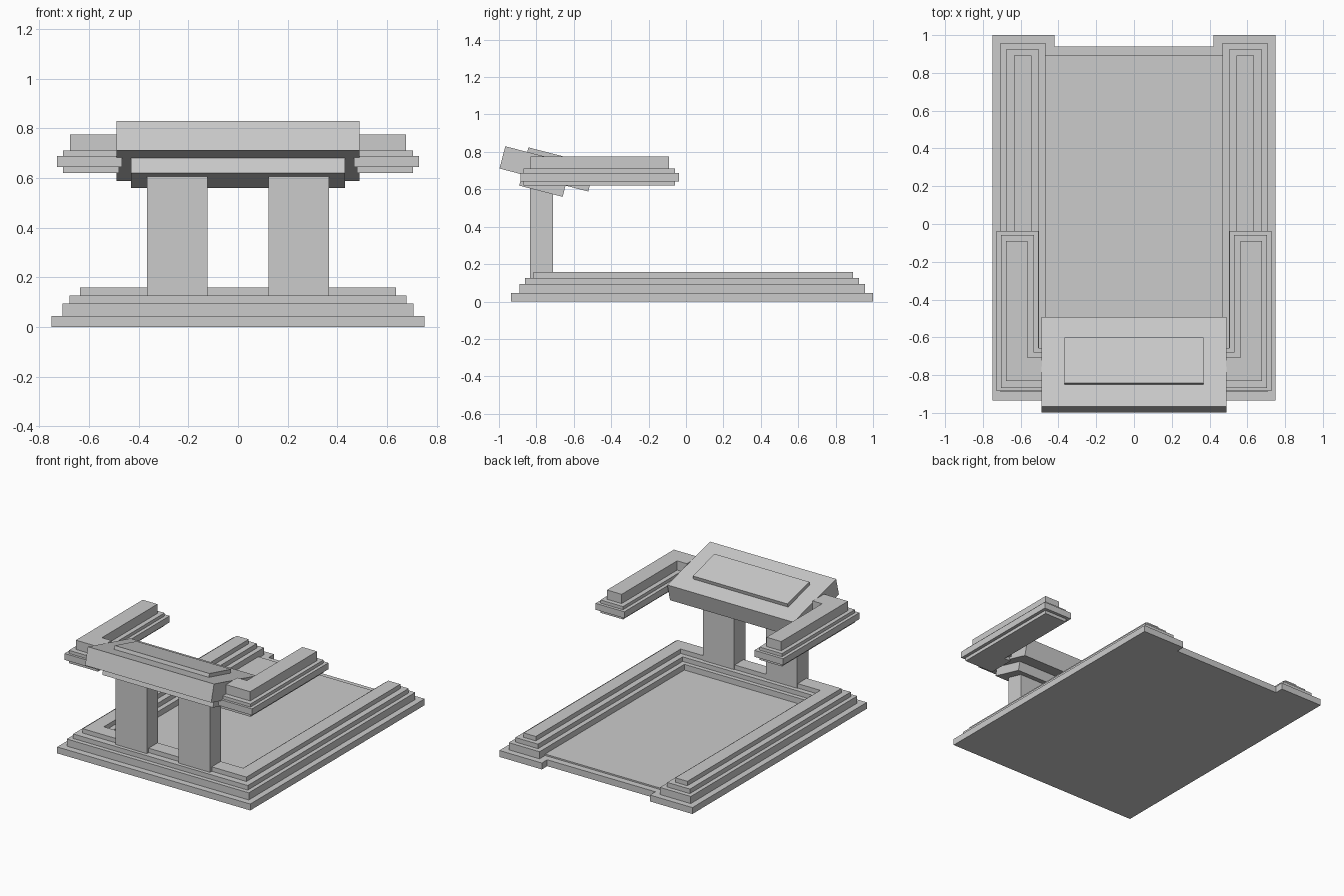
import bpy
import bmesh
import math
from mathutils import Matrix

if "Cube" in bpy.data.objects:
    bpy.data.objects.remove(bpy.data.objects["Cube"])

stone = bpy.data.materials.new("light_grey_stone")
stone.diffuse_color = (0.6, 0.6, 0.6, 1)
stone.use_nodes = True
stone.node_tree.nodes["Principled BSDF"].inputs["Base Color"].default_value = stone.diffuse_color


def finish(name, bm):
    bmesh.ops.recalc_face_normals(bm, faces=bm.faces)
    mesh = bpy.data.meshes.new(name)
    bm.to_mesh(mesh)
    bm.free()
    mesh.materials.append(stone)
    obj = bpy.data.objects.new(name, mesh)
    bpy.context.collection.objects.link(obj)
    return obj


def prism(name, outline, z0, z1):
    """Extrude a flat outline upward from z0 to z1."""
    bm = bmesh.new()
    face = bm.faces.new([bm.verts.new((x, y, z0)) for x, y in outline])
    new = bmesh.ops.extrude_face_region(bm, geom=[face])["geom"]
    for v in new:
        if isinstance(v, bmesh.types.BMVert):
            v.co.z = z1
    return finish(name, bm)


def box(name, x0, x1, y0, y1, z0, z1):
    return prism(name, [(x0, y0), (x1, y0), (x1, y1), (x0, y1)], z0, z1)


def tilted_box(name, half_width, front_y, front_z, length, height):
    """Box whose lower front edge is given, sloping down to the back."""
    obj = box(name, -half_width, half_width, 0, length, 0, height)
    obj.data.transform(Matrix.Translation((0, front_y, front_z))
                       @ Matrix.Rotation(math.radians(-14.5), 4, 'X'))
    return obj


# Base slab, notched at the back
prism("base_slab", [(-.75, -.935), (.75, -.935), (.75, 1), (.42, 1),
                    (.42, .94), (-.42, .94), (-.42, 1), (-.75, 1)], 0, .045)
box("floor_plate", -.468, .468, -.66, .895, .045, .055)

# U-shaped stepped rim: outer x, inner x, front y, inner front y, back y, z0, z1
rim = [(.707, .468, -.89, -.65, .957, .045, .095),
       (.678, .502, -.86, -.68, .925, .095, .127),
       (.636, .542, -.815, -.715, .893, .127, .158)]
for i, (xo, xi, yf, yi, yb, z0, z1) in enumerate(rim):
    prism(f"rim_step_{i + 1}", [(-xo, yf), (xo, yf), (xo, yb), (xi, yb),
                                (xi, yi), (-xi, yi), (-xi, yb), (-xo, yb)], z0, z1)

# Raised L-shaped armrests: end x, inner x, outer x, front y, inner y, back y, z0, z1
arm = [(.48, .53, .705, -.868, -.68, -.058, .62, .643),
       (.468, .505, .728, -.885, -.657, -.037, .643, .688),
       (.48, .53, .705, -.868, -.68, -.058, .688, .71),
       (.488, .563, .677, -.832, -.706, -.09, .71, .775)]
for side, s in (("left", -1), ("right", 1)):
    for i, (xe, xi, xo, yf, yi, yb, z0, z1) in enumerate(arm):
        pts = [(xe, yf), (xo, yf), (xo, yb), (xi, yb), (xi, yi), (xe, yi)]
        prism(f"{side}_arm_layer_{i + 1}", [(s * x, y) for x, y in pts], z0, z1)
    # Support pillars
    x0, x1 = sorted((s * .123, s * .367))
    box(f"{side}_pillar", x0, x1, -.835, -.71, .127, .63)

# Tilted console: lower block, main slab and raised top panel
tilted_box("console_lower_block", .43, -.892, .62, .24, .075)
tilted_box("console_slab", .49, -.997, .711, .49, .123)
tilted_box("console_panel", .368, -.849, .799, .25, .026)
